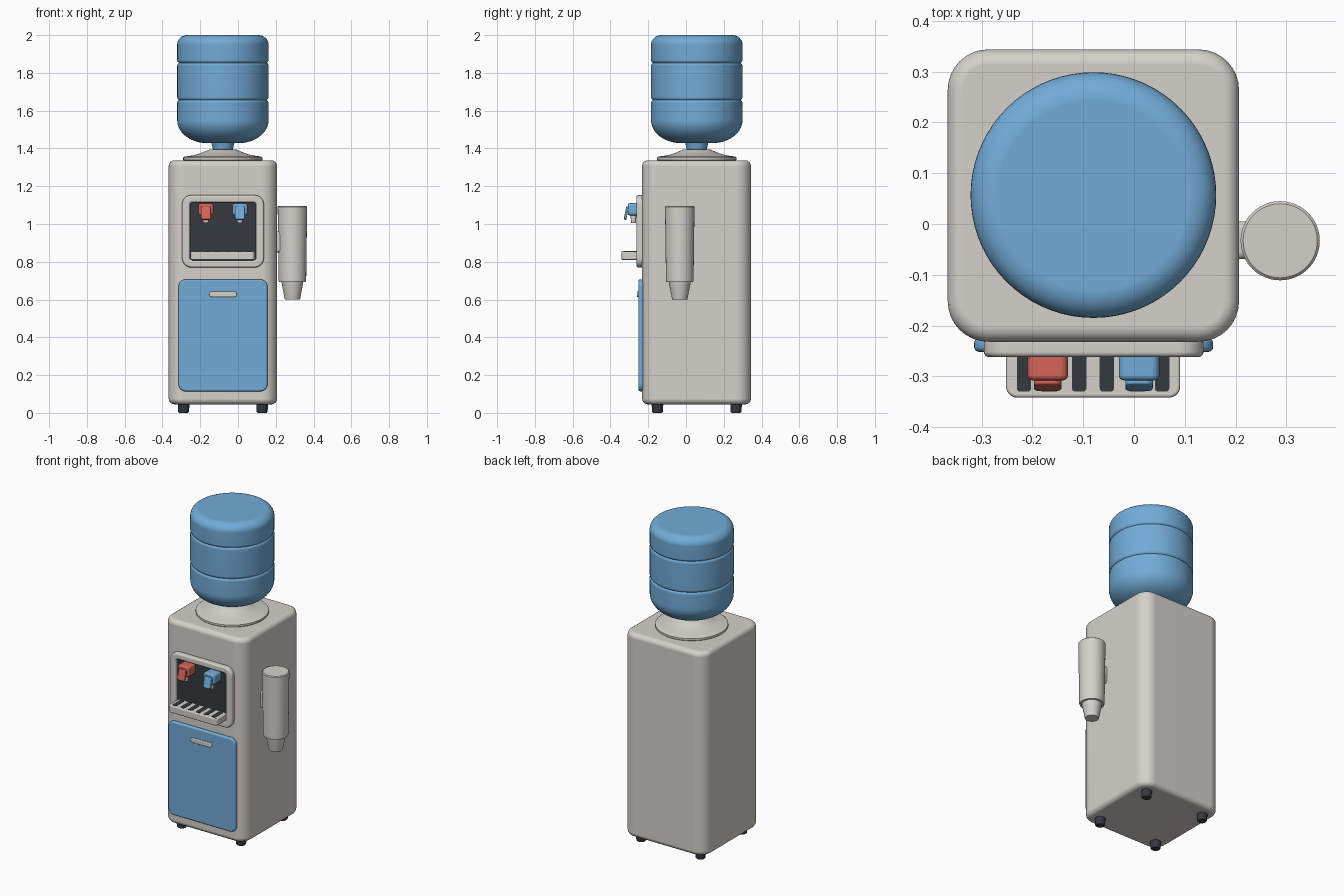
import bpy, bmesh, math
from mathutils import Matrix, Vector

cube = bpy.data.objects.get("Cube")
if cube:
    bpy.data.objects.remove(cube, do_unlink=True)


def material(name, rgb):
    m = bpy.data.materials.new(name)
    m.use_nodes = True
    m.diffuse_color = (*rgb, 1)
    m.node_tree.nodes["Principled BSDF"].inputs["Base Color"].default_value = (*rgb, 1)
    return m


GREY = material("warm_grey_plastic", (0.66, 0.64, 0.60))
BLUE = material("water_blue", (0.17, 0.41, 0.68))
RED = material("hot_red", (0.66, 0.13, 0.10))
DARK = material("charcoal", (0.035, 0.042, 0.05))


def finish(name, bm, mat, angle=40):
    bmesh.ops.recalc_face_normals(bm, faces=bm.faces)
    mesh = bpy.data.meshes.new(name)
    bm.to_mesh(mesh)
    bm.free()
    mesh.materials.append(mat)
    ob = bpy.data.objects.new(name, mesh)
    bpy.context.collection.objects.link(ob)
    bpy.ops.object.select_all(action="DESELECT")
    ob.select_set(True)
    bpy.context.view_layer.objects.active = ob
    bpy.ops.object.shade_smooth_by_angle(angle=math.radians(angle))
    ob.modifiers.new("Weighted", "WEIGHTED_NORMAL").keep_sharp = True
    return ob


def outline(u0, u1, v0, v1, r, n=8):
    """Rounded rectangle as a list of points."""
    pts = []
    corners = [(u1 - r, v1 - r), (u0 + r, v1 - r), (u0 + r, v0 + r), (u1 - r, v0 + r)]
    for k, (cu, cv) in enumerate(corners):
        for i in range(n + 1):
            a = (k + i / n) * math.pi / 2
            pts.append((cu + r * math.cos(a), cv + r * math.sin(a)))
    return pts


def bevel_rims(bm, width):
    if width:
        edges = [e for e in bm.edges if e.calc_face_angle(0) > 0.9]
        bmesh.ops.bevel(bm, geom=edges, offset=width, segments=4, profile=0.5,
                        affect="EDGES", clamp_overlap=False)


def slab(name, x, y, z, r, bevel, mat, axis="y"):
    """Rounded rectangle extruded along an axis, with softened rims."""
    spans = {"x": (y, z, x), "y": (x, z, y), "z": (x, y, z)}[axis]
    place = {"x": lambda u, v, w: (w, u, v), "y": lambda u, v, w: (u, w, v),
             "z": lambda u, v, w: (u, v, w)}[axis]
    (u, v, w) = spans
    bm = bmesh.new()
    pts = outline(*u, *v, r)
    face = bm.faces.new([bm.verts.new(place(a, b, w[0])) for a, b in pts])
    ext = bmesh.ops.extrude_face_region(bm, geom=[face], use_keep_orig=True)
    shift = Vector(place(0, 0, w[1] - w[0]))
    bmesh.ops.translate(bm, vec=shift,
                        verts=[g for g in ext["geom"] if isinstance(g, bmesh.types.BMVert)])
    bmesh.ops.recalc_face_normals(bm, faces=bm.faces)
    bevel_rims(bm, bevel)
    return finish(name, bm, mat)


def lathe(name, cx, cy, profile, mat, steps=64, angle=40):
    """Spin (radius, height) points about a vertical axis."""
    bm = bmesh.new()
    rings = []
    for r, z in profile:
        rings.append([bm.verts.new((cx + r * math.cos(2 * math.pi * i / steps),
                                    cy + r * math.sin(2 * math.pi * i / steps), z))
                      for i in range(steps)])
    for a, b in zip(rings, rings[1:]):
        for i in range(steps):
            j = (i + 1) % steps
            bm.faces.new((a[i], a[j], b[j], b[i]))
    bm.faces.new(rings[0])
    bm.faces.new(rings[-1])
    return finish(name, bm, mat, angle)


def arc(cr, cz, rr, rz, a0, a1, n=8):
    return [(cr + rr * math.cos(math.radians(a0 + (a1 - a0) * i / n)),
             cz + rz * math.sin(math.radians(a0 + (a1 - a0) * i / n))) for i in range(n + 1)]


CX, CY = -0.08, 0.057

# Cabinet and feet
slab("cabinet", (-0.367, 0.207), (-0.232, 0.344), (0.045, 1.337), 0.08, 0.03, GREY, "z")
for sx, side in ((-1, "right"), (1, "left")):
    for sy, end in ((-1, "front"), (1, "back")):
        lathe(f"{end}_{side}_foot", CX + sx * 0.208, CY + sy * 0.208,
              [(0.024, 0), (0.029, 0.006), (0.031, 0.05)], DARK, 24)

# Collar and bottle
lathe("bottle_collar", CX, CY,
      [(0.2, 1.33), (0.21, 1.34), (0.21, 1.352), (0.204, 1.357), (0.165, 1.362), (0.13, 1.37),
       (0.1, 1.382), (0.08, 1.391), (0.072, 1.394), (0.055, 1.394)], GREY)
lathe("bottle_neck", CX, CY, [(0.05, 1.38), (0.063, 1.44)], BLUE, 40)
R = 0.242
profile = [(0.055, 1.428)] + arc(R - 0.16, 1.55, 0.16, 0.122, -90, 0, 14)
for z in (1.656, 1.853):
    profile += [(R, z - 0.014), (R - 0.003, z - 0.006), (R - 0.009, z),
                (R - 0.003, z + 0.006), (R, z + 0.014)]
profile += arc(R - 0.055, 1.95, 0.055, 0.05, 0, 90)
lathe("water_bottle", CX, CY, profile, BLUE, 72, 60)

# Dispensing bay: frame ring around a dark panel
bm = bmesh.new()
loops = []
for y in (-0.225, -0.262):
    for pts in (outline(-0.296, 0.137, 0.77, 1.153, 0.05), outline(-0.255, 0.096, 0.808, 1.114, 0.015)):
        loops.append([bm.verts.new((u, y, v)) for u, v in pts])
bo, bi, fo, fi = loops
for a, b in ((bo, bi), (fo, fi), (bo, fo), (bi, fi)):
    for i in range(len(a)):
        j = (i + 1) % len(a)
        bm.faces.new((a[i], a[j], b[j], b[i]))
bmesh.ops.recalc_face_normals(bm, faces=bm.faces)
bevel_rims(bm, 0.01)
finish("bay_frame", bm, GREY)
slab("bay_panel", (-0.27, 0.11), (-0.24, -0.228), (0.79, 1.13), 0.015, 0, DARK)

# Drip tray with grille slots
slab("drip_tray", (-0.252, 0.091), (-0.342, -0.235), (0.81, 0.855), 0.022, 0.006, GREY, "z")
for i in range(6):
    x = -0.217 + i * 0.0545
    slab(f"tray_slot_{i + 1}", (x - 0.014, x + 0.014), (-0.33, -0.245), (0.85, 0.857),
         0.006, 0, DARK, "z")

# Taps: body, tilted lever and spout
for name, x, mat in (("hot", -0.17, RED), ("cold", 0.01, BLUE)):
    slab(f"{name}_tap_body", (x - 0.04, x + 0.04), (-0.308, -0.235), (1.045, 1.11), 0.016, 0.01, mat)
    lever = slab(f"{name}_tap_lever", (x - 0.027, x + 0.027), (-0.007, 0.007),
                 (-0.036, 0.036), 0.015, 0.004, mat)
    tilt = Matrix.Translation((x, -0.316, 1.058)) @ Matrix.Rotation(math.radians(-12), 4, "X")
    lever.data.transform(Matrix.Translation((x, 0, 0)).inverted())
    lever.data.transform(tilt)
    lathe(f"{name}_tap_spout", x, -0.278, [(0.012, 1.006), (0.014, 1.01), (0.015, 1.05)], GREY, 24)

# Door and handle
slab("cupboard_door", (-0.315, 0.156), (-0.252, -0.225), (0.114, 0.707), 0.038, 0.01, BLUE)
slab("door_handle", (-0.153, -0.006), (-0.26, -0.245), (0.613, 0.643), 0.0145, 0.005, GREY)

# Cup holder on the left side
slab("cup_bracket", (0.195, 0.25), (-0.069, 0.005), (0.85, 0.96), 0.015, 0.005, GREY, "x")
lathe("cup_tube", 0.288, -0.033,
      [(0.055, 0.693), (0.07, 0.693), (0.073, 0.7), (0.078, 1.085), (0.078, 1.091), (0.073, 1.096)],
      GREY, 48, 25)
lathe("cup", 0.288, -0.033, [(0.039, 0.6), (0.041, 0.604), (0.056, 0.68), (0.058, 0.7)], GREY, 40)
